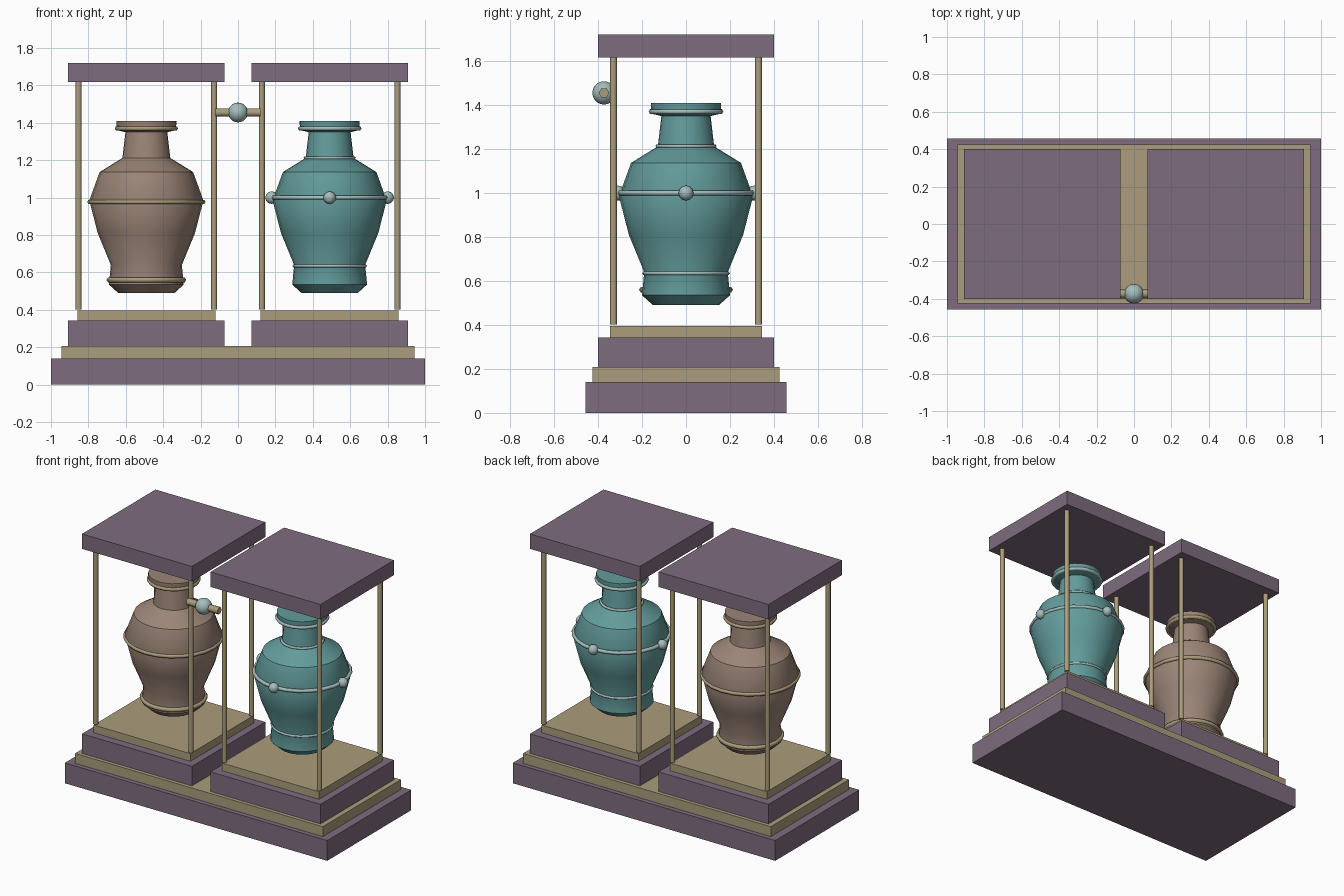
import bpy
import math

if "Cube" in bpy.data.objects:
    bpy.data.objects.remove(bpy.data.objects["Cube"], do_unlink=True)


def material(name, rgb):
    mat = bpy.data.materials.new(name)
    mat.use_nodes = True
    mat.diffuse_color = (*rgb, 1)
    mat.node_tree.nodes["Principled BSDF"].inputs["Base Color"].default_value = (*rgb, 1)
    return mat


PURPLE = material("dusty purple", (0.21, 0.15, 0.21))
GOLD = material("antique gold", (0.41, 0.34, 0.2))
BROWN = material("clay brown", (0.33, 0.235, 0.185))
TEAL = material("glazed teal", (0.125, 0.33, 0.33))
SILVER = material("pale silver", (0.38, 0.51, 0.51))


def finish(name, mat, smooth=0):
    ob = bpy.context.object
    ob.name = name
    ob.data.materials.clear()
    ob.data.materials.append(mat)
    if smooth:
        bpy.ops.object.shade_smooth_by_angle(angle=math.radians(smooth))
    return ob


def slab(name, mat, x, half_x, half_y, z0, z1):
    bpy.ops.mesh.primitive_cube_add(size=1, location=(x, 0, (z0 + z1) / 2))
    bpy.context.object.scale = (2 * half_x, 2 * half_y, z1 - z0)
    bpy.ops.object.transform_apply(location=False, rotation=False, scale=True)
    finish(name, mat)


def ball(name, mat, location, radius, segments, rings):
    bpy.ops.mesh.primitive_uv_sphere_add(
        segments=segments, ring_count=rings, radius=radius, location=location)
    finish(name, mat, 60)


def band(name, mat, x, z, radius, tube):
    bpy.ops.mesh.primitive_torus_add(
        major_segments=24, minor_segments=6, major_radius=radius,
        minor_radius=tube, location=(x, 0, z))
    finish(name, mat, 70)


def lathe(name, mat, x, profile, sides=24):
    verts = [(r * math.cos(a), r * math.sin(a), z) for r, z in profile
             for a in (2 * math.pi * i / sides for i in range(sides))]
    faces = [(k * sides + i, k * sides + (i + 1) % sides,
              (k + 1) * sides + (i + 1) % sides, (k + 1) * sides + i)
             for k in range(len(profile) - 1) for i in range(sides)]
    faces.append(tuple(reversed(range(sides))))
    faces.append(tuple(range(len(verts) - sides, len(verts))))
    mesh = bpy.data.meshes.new(name)
    mesh.from_pydata(verts, [], faces)
    ob = bpy.data.objects.new(name, mesh)
    bpy.context.collection.objects.link(ob)
    bpy.ops.object.select_all(action='DESELECT')
    ob.select_set(True)
    bpy.context.view_layer.objects.active = ob
    ob.location.x = x
    finish(name, mat, 35)


# Shared plinth
slab("plinth", PURPLE, 0, 1.0, 0.457, 0, 0.14)
slab("plinth_trim", GOLD, 0, 0.944, 0.425, 0.14, 0.208)

# Two matching display frames
CENTRE = 0.49
for side, sign in (("right", -1), ("left", 1)):
    cx = sign * CENTRE
    slab(side + "_pedestal", PURPLE, cx, 0.419, 0.4, 0.208, 0.343)
    slab(side + "_platform", GOLD, cx, 0.369, 0.345, 0.343, 0.396)
    slab(side + "_canopy", PURPLE, cx, 0.419, 0.4, 1.617, 1.72)
    for px in (-1, 1):
        for py in (-1, 1):
            bpy.ops.mesh.primitive_cylinder_add(
                vertices=8, radius=0.0165, depth=1.217,
                location=(cx + px * 0.3625, py * 0.33, 1.0095))
            finish(side + "_post", GOLD, 50)

# Vases
VASE = [(0.15, 0.49), (0.2, 0.535), (0.19, 0.64), (0.26, 0.81), (0.305, 0.985),
        (0.25, 1.137), (0.128, 1.212), (0.112, 1.35), (0.155, 1.36),
        (0.16, 1.39), (0.16, 1.41)]
lathe("right_vase", BROWN, -CENTRE, VASE)
lathe("left_vase", TEAL, CENTRE, VASE)

# Gold bands on the right vase
for z, r, tube in ((1.37, 0.156, 0.013), (0.977, 0.303, 0.013), (0.56, 0.198, 0.015)):
    band("right_vase_band", GOLD, -CENTRE, z, r, tube)

# Silver bands and beads on the left vase
for z, r, tube in ((1.37, 0.158, 0.012), (1.213, 0.13, 0.009),
                   (1.0, 0.302, 0.012), (0.635, 0.19, 0.009)):
    band("left_vase_band", SILVER, CENTRE, z, r, tube)
for i in range(4):
    a = i * math.pi / 2
    ball("left_vase_bead", SILVER,
         (CENTRE + 0.31 * math.cos(a), 0.31 * math.sin(a), 1.0), 0.034, 8, 6)

# Connecting rod with a central ball
bpy.ops.mesh.primitive_cylinder_add(
    vertices=6, radius=0.024, depth=0.24, location=(0, -0.373, 1.455),
    rotation=(0, math.pi / 2, 0))
finish("connecting_rod", GOLD, 65)
ball("connecting_ball", SILVER, (0, -0.373, 1.455), 0.053, 16, 10)
